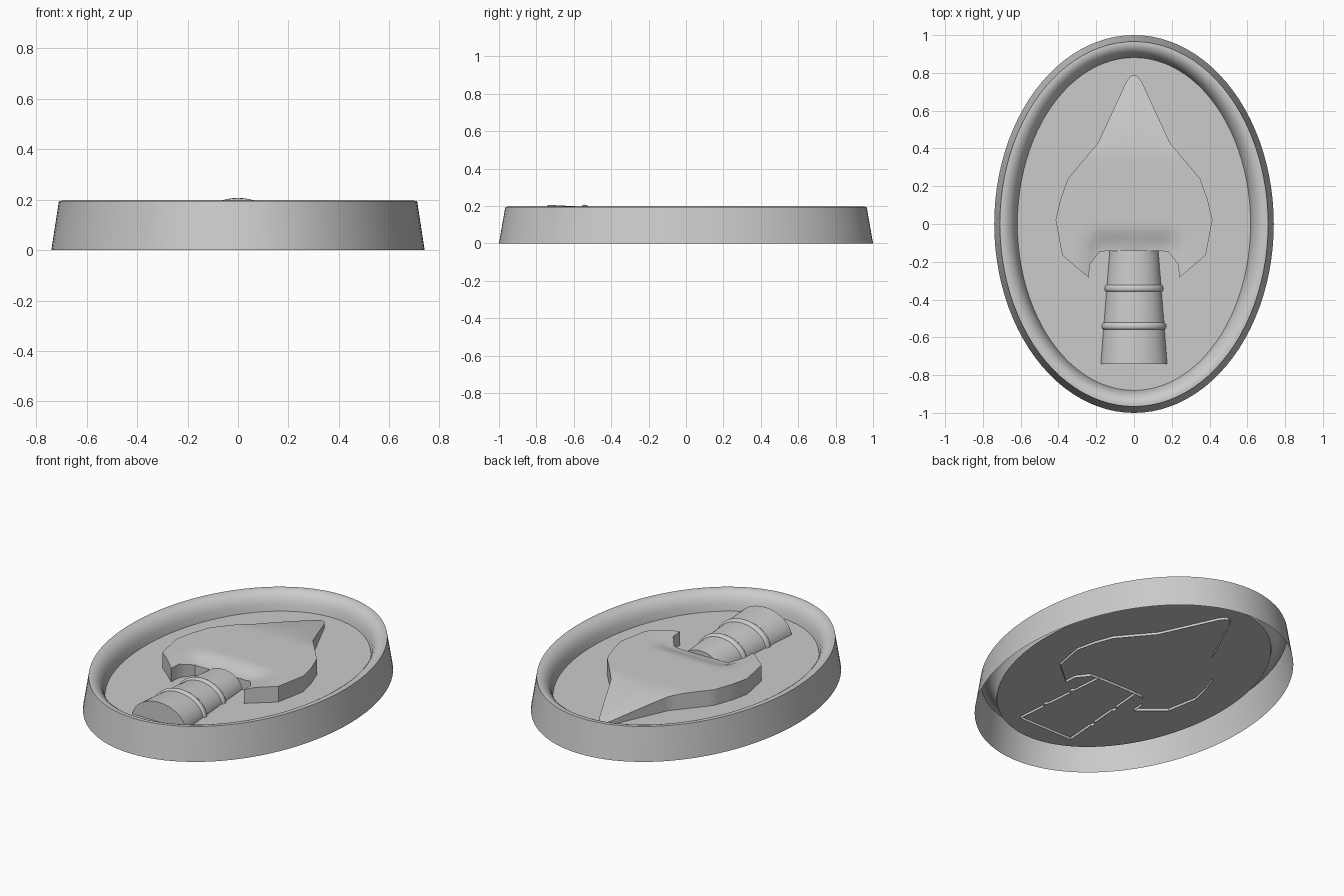
import bpy, bmesh, math

if "Cube" in bpy.data.objects:
    bpy.data.objects.remove(bpy.data.objects["Cube"])

grey = bpy.data.materials.new("light grey")
grey.use_nodes = True
colour = (0.6, 0.6, 0.6, 1)
grey.diffuse_color = colour
grey.node_tree.nodes["Principled BSDF"].inputs["Base Color"].default_value = colour

FLOOR = 0.09      # height of the dish floor
SKIRT = 0.075     # open lower edge of the raised parts


def finish(bm, name, angle=35):
    bmesh.ops.remove_doubles(bm, verts=bm.verts, dist=0.0005)
    bmesh.ops.recalc_face_normals(bm, faces=bm.faces)
    mesh = bpy.data.meshes.new(name)
    bm.to_mesh(mesh)
    bm.free()
    mesh.materials.append(grey)
    obj = bpy.data.objects.new(name, mesh)
    bpy.context.collection.objects.link(obj)
    bpy.ops.object.select_all(action="DESELECT")
    obj.select_set(True)
    bpy.context.view_layer.objects.active = obj
    bpy.ops.object.shade_smooth_by_angle(angle=math.radians(angle))
    return obj


def loft(bm, rings, closed):
    rows = [[bm.verts.new(p) for p in ring] for ring in rings]
    for a, b in zip(rows, rows[1:]):
        n = len(a)
        for i in range(n if closed else n - 1):
            j = (i + 1) % n
            bm.faces.new((a[i], a[j], b[j], b[i]))
    return rows


def interpolate(points, x):
    for (x0, y0), (x1, y1) in zip(points, points[1:]):
        if x <= x1:
            return y0 + (y1 - y0) * (x - x0) / (x1 - x0)
    return points[-1][1]


def clamp(t):
    return max(0.0, min(1.0, t))


def smooth(t):
    t = clamp(t)
    return t * t * (3 - 2 * t)


# Oval dish: thin outer wall, rounded rim and inner slope
def oval(rx, ry, z, n=96):
    return [(rx * math.cos(2 * math.pi * i / n), ry * math.sin(2 * math.pi * i / n), z)
            for i in range(n)]


rim_profile = [(0.74, 1.0, 0), (0.71, 0.966, 0.195), (0.695, 0.952, 0.196),
               (0.675, 0.934, 0.191), (0.655, 0.916, 0.178), (0.638, 0.901, 0.158),
               (0.625, 0.889, 0.13), (0.617, 0.881, FLOOR)]
bm = bmesh.new()
loft(bm, [oval(*p) for p in rim_profile], True)
finish(bm, "oval_rim")

bm = bmesh.new()
bm.faces.new([bm.verts.new(p) for p in oval(0.617, 0.881, FLOOR)])
floor = finish(bm, "dish_floor")


# Spearhead: sculpted top surface with vertical open skirt
upper = [(0, 0.79), (0.02, 0.782), (0.04, 0.755), (0.19, 0.43),
         (0.35, 0.24), (0.39, 0.13), (0.415, 0.02)]
lower = [(0, -0.14), (0.18, -0.145), (0.235, -0.215), (0.239, -0.285),
         (0.38, -0.165), (0.415, 0.02)]


def blade_height(x, y):
    dip = smooth((0.0 - y) / 0.14) * (1 - smooth((abs(x) - 0.15) / 0.15))
    tip = clamp((y - 0.36) / 0.43)
    return 0.183 - 0.033 * dip - 0.075 * tip ** 1.4 - 0.1 * abs(x) * tip


half = sorted({p[0] for p in upper + lower} | {0.03 * i for i in range(1, 14)})
columns = [-x for x in reversed(half) if x > 0] + half
ROWS = 28
bm = bmesh.new()
grid = []
for x in columns:
    low, high = interpolate(lower, abs(x)), interpolate(upper, abs(x))
    ys = [low + (high - low) * k / ROWS for k in range(ROWS + 1)]
    grid.append([(x, y, blade_height(x, y)) for y in ys])
loft(bm, grid, False)
for edge in (0, -1):
    top = [column[edge] for column in grid]
    loft(bm, [top, [(x, y, SKIRT) for x, y, z in top]], False)
bmesh.ops.dissolve_degenerate(bm, edges=bm.edges, dist=0.0005)
finish(bm, "spearhead")


# Socket: tapered half-round shaft with two raised bands
def arch(y, swell=0.0, n=24):
    width = 0.13 + 0.047 * (-0.14 - y) / 0.6 + swell
    height = 0.1 + 0.031 * (-0.14 - y) / 0.6 + swell
    return [(width * math.cos(math.pi * i / n), y,
             SKIRT + height * math.sin(math.pi * i / n)) for i in range(n + 1)]


stations = [(-0.14, 0)]
for band in (-0.34, -0.54):
    for k in range(7):
        a = math.pi * k / 6
        stations.append((band + 0.018 * math.cos(a), 0.011 * math.sin(a)))
stations.append((-0.74, 0))
bm = bmesh.new()
rows = loft(bm, [arch(y, s) for y, s in stations], False)
for row in (rows[0], rows[-1]):
    bm.faces.new(row)
finish(bm, "socket", 50)
